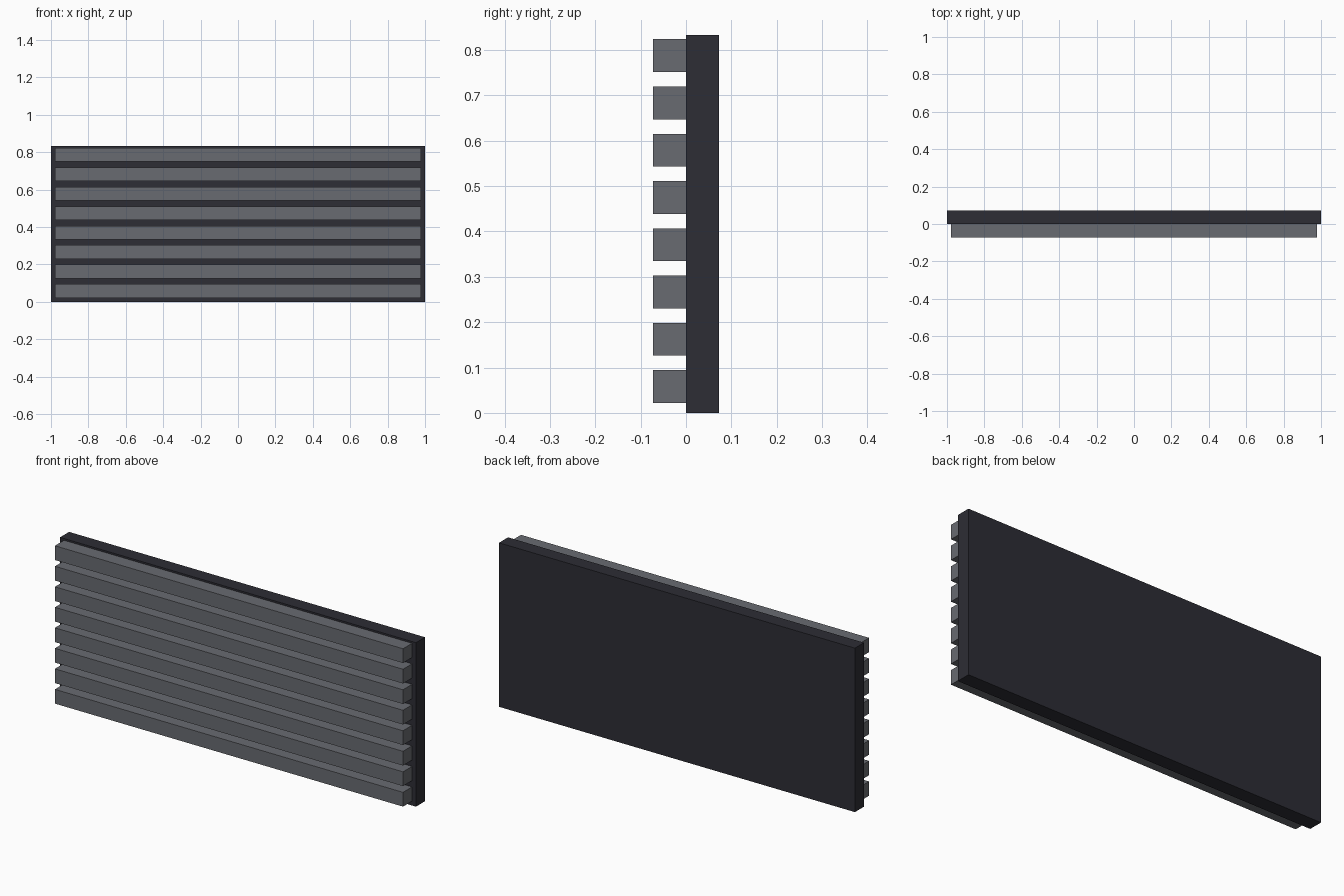
import bpy

if "Cube" in bpy.data.objects:
    bpy.data.objects.remove(bpy.data.objects["Cube"])


def material(name, rgb):
    m = bpy.data.materials.new(name)
    m.diffuse_color = (*rgb, 1.0)
    m.use_nodes = True
    m.node_tree.nodes["Principled BSDF"].inputs["Base Color"].default_value = m.diffuse_color
    return m


def box(name, lo, hi, mat):
    size = [b - a for a, b in zip(lo, hi)]
    centre = [(a + b) / 2 for a, b in zip(lo, hi)]
    bpy.ops.mesh.primitive_cube_add(size=1, location=centre)
    ob = bpy.context.object
    ob.name = name
    ob.scale = size
    bpy.ops.object.transform_apply(location=False, rotation=False, scale=True)
    ob.data.materials.append(mat)
    return ob


charcoal = material("charcoal", (0.026, 0.026, 0.035))
grey = material("slate grey", (0.140, 0.146, 0.164))

DEPTH, HEIGHT = 0.0725, 0.833
SLATS, FIRST, PITCH, SLAT_H = 8, 0.022, 0.1042, 0.0725

# Back panel
box("back_panel", (-1, 0, 0), (1, DEPTH, HEIGHT), charcoal)

# Horizontal slats on the front
for i in range(SLATS):
    z = FIRST + i * PITCH
    box(f"slat_{i + 1}", (-0.978, -DEPTH, z), (0.978, 0, z + SLAT_H), grey)
